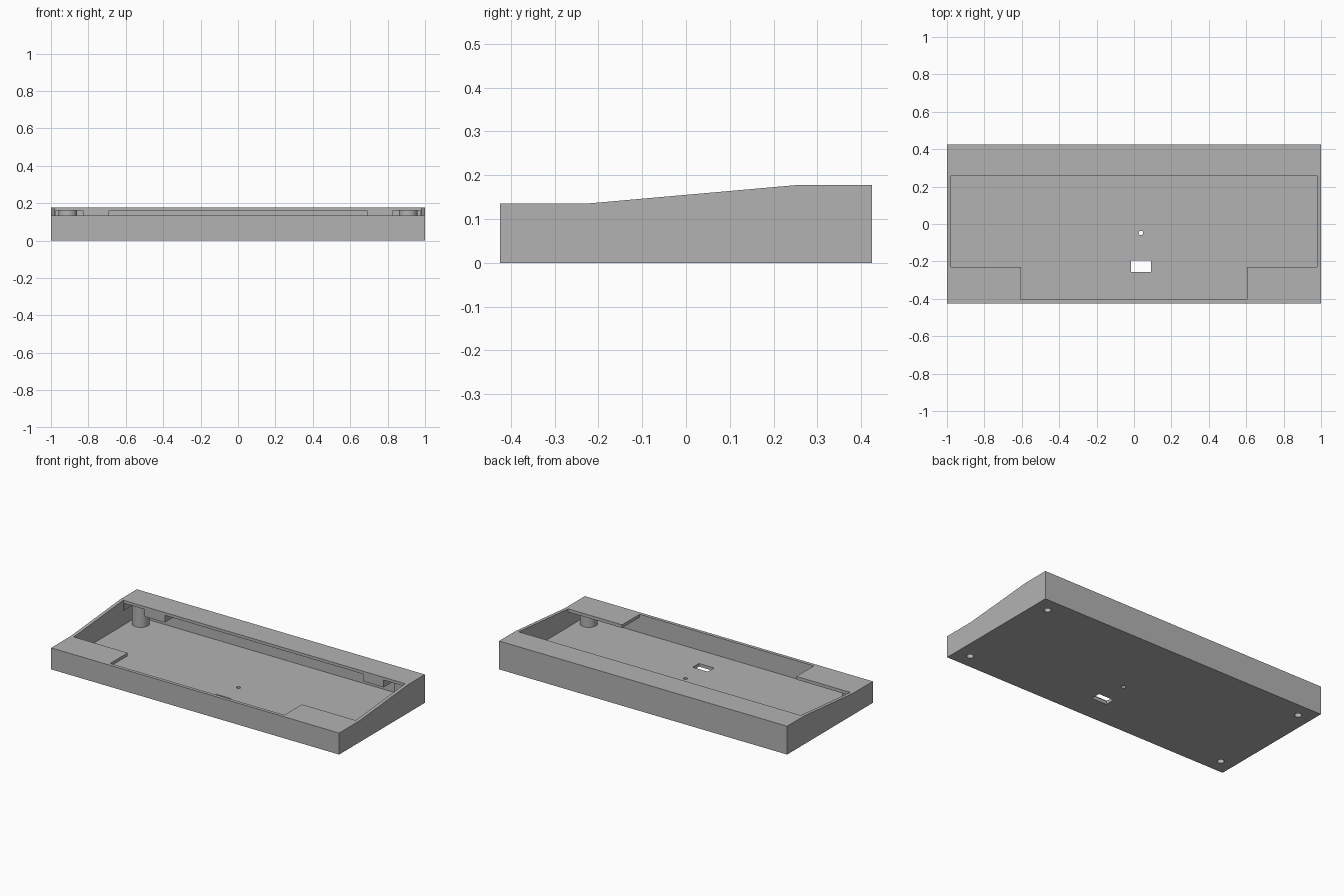
import bpy
import bmesh

cube = bpy.data.objects.get("Cube")
if cube:
    bpy.data.objects.remove(cube, do_unlink=True)

# Single plain grey material
grey = bpy.data.materials.new("matte grey")
grey.use_nodes = True
grey.diffuse_color = (0.45, 0.45, 0.45, 1)
grey.node_tree.nodes["Principled BSDF"].inputs["Base Color"].default_value = (0.45, 0.45, 0.45, 1)


def new_object(name, bm):
    bmesh.ops.recalc_face_normals(bm, faces=bm.faces)
    mesh = bpy.data.meshes.new(name)
    bm.to_mesh(mesh)
    bm.free()
    mesh.materials.append(grey)
    obj = bpy.data.objects.new(name, mesh)
    bpy.context.collection.objects.link(obj)
    return obj


def box(name, x, y, z):
    bm = bmesh.new()
    bmesh.ops.create_cube(bm, size=1)
    for v in bm.verts:
        for i, (low, high) in enumerate((x, y, z)):
            v.co[i] = high if v.co[i] > 0 else low
    return new_object(name, bm)


def cylinder(name, x, y, z, radius, sides=32):
    bm = bmesh.new()
    bmesh.ops.create_cone(bm, cap_ends=True, segments=sides, radius1=radius,
                          radius2=radius, depth=z[1] - z[0])
    bmesh.ops.translate(bm, verts=bm.verts, vec=(x, y, sum(z) / 2))
    return new_object(name, bm)


def combine(target, tool, operation="DIFFERENCE"):
    mod = target.modifiers.new(tool.name, "BOOLEAN")
    mod.object, mod.operation, mod.solver = tool, operation, "EXACT"
    bpy.context.view_layer.objects.active = target
    bpy.ops.object.modifier_apply(modifier=mod.name)
    bpy.data.objects.remove(tool, do_unlink=True)


# Solid body: side profile with a low front, sloped middle and raised back
FRONT_Z, BACK_Z, CEILING, POCKET = 0.135, 0.178, 0.115, 0.16
profile = [(-0.425, 0), (0.425, 0), (0.425, BACK_Z), (0.26, BACK_Z),
           (-0.228, FRONT_Z), (-0.425, FRONT_Z)]
bm = bmesh.new()
end = bm.faces.new([bm.verts.new((-1, y, z)) for y, z in profile])
side = bmesh.ops.extrude_face_region(bm, geom=[end])["geom"]
bmesh.ops.translate(bm, vec=(2, 0, 0),
                    verts=[g for g in side if isinstance(g, bmesh.types.BMVert)])
body = new_object("case_body", bm)

# Interior, top opening and its forward extension
combine(body, box("interior", (-0.98, 0.98), (-0.405, 0.405), (0.02, CEILING)))
combine(body, box("opening", (-0.979, 0.979), (-0.23, 0.26), (0.1, 0.3)))
combine(body, box("front_opening", (-0.605, 0.605), (-0.404, -0.2), (0.09, 0.3)))

# Recesses under the back lip
combine(body, box("back_recess", (-0.69, 0.69), (0.2, 0.404), (0.095, POCKET)))
for s in (-1, 1):
    xs = sorted((s * 0.83, s * 0.975))
    combine(body, box("corner_recess", xs, (0.21, 0.404), (0.095, POCKET)))

# Screw posts with blind holes from below
for s in (-1, 1):
    for y, top in ((-0.335, CEILING), (0.335, POCKET)):
        combine(body, cylinder("post", s * 0.91, y, (0.01, top + 0.005), 0.05), "UNION")
        combine(body, cylinder("screw_hole", s * 0.91, y, (-0.1, 0.1), 0.02))

# Floor openings
combine(body, box("port", (-0.015, 0.09), (-0.257, -0.195), (-0.1, 0.06)))
combine(body, cylinder("pin_hole", 0.037, -0.048, (-0.1, 0.06), 0.012, 24))

# Smooth round parts, crisp edges elsewhere
bpy.ops.object.select_all(action="DESELECT")
body.select_set(True)
bpy.context.view_layer.objects.active = body
bpy.ops.object.shade_smooth_by_angle(angle=0.4)
for edge in body.data.edges:
    a, b = (body.data.vertices[i].co for i in edge.vertices)
    # Keep the shallow slope fold lines sharp
    if abs(a.y - b.y) < 0.0005 and abs(a.z - b.z) < 0.0005 and abs(a.x - b.x) > 0.01:
        edge.use_edge_sharp = True
